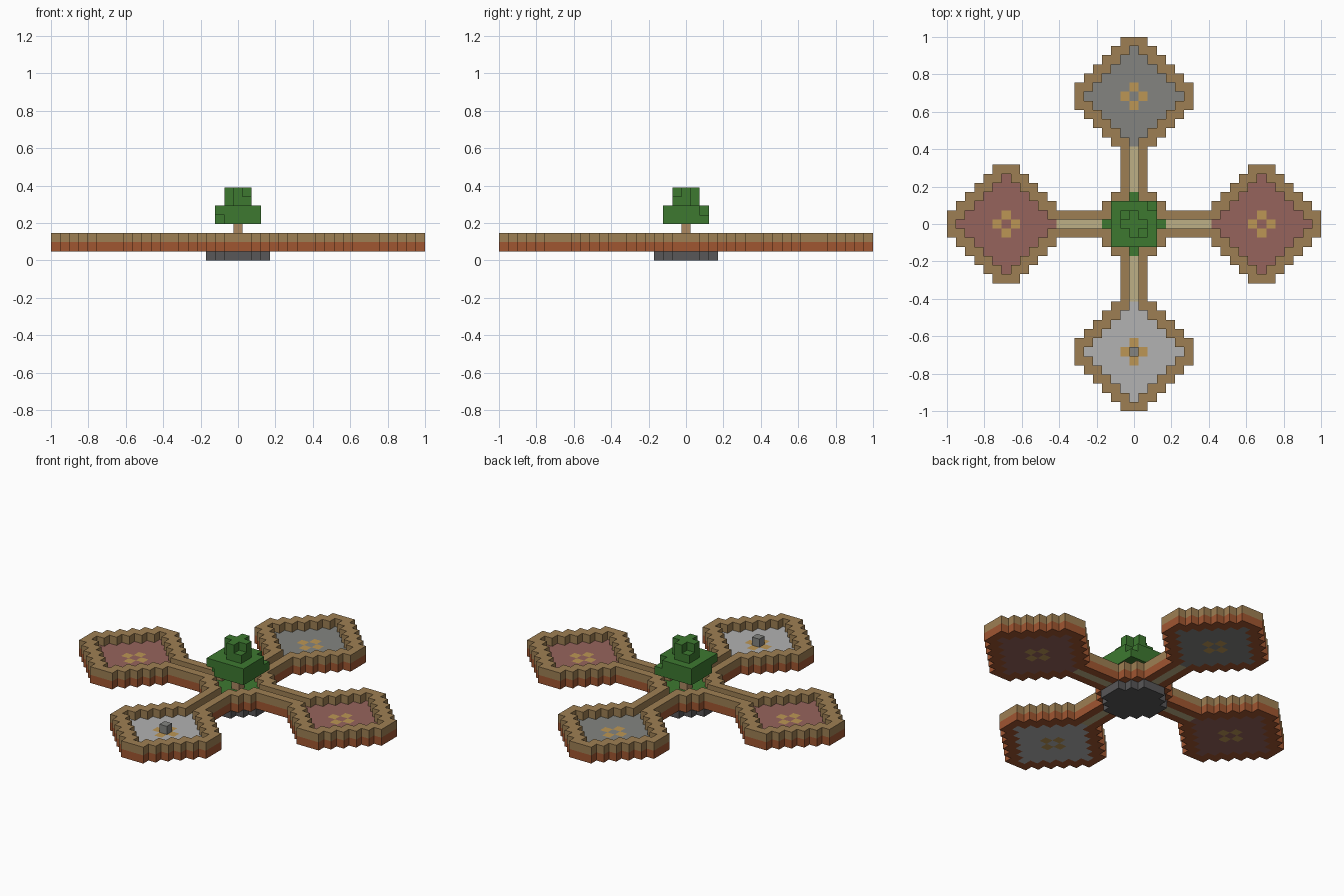
import bpy
import bmesh
from mathutils import Vector

UNIT = 2 / 41      # edge of one block
REACH = 14         # blocks from the middle to each platform centre

cube = bpy.data.objects.get("Cube")
if cube:
    bpy.data.objects.remove(cube)


def srgb(r, g, b):
    """Turn 0-255 display values into linear ones."""
    def lin(c):
        c /= 255
        return c / 12.92 if c <= 0.04045 else ((c + 0.055) / 1.055) ** 2.4
    return (lin(r), lin(g), lin(b), 1)


def material(name, *rgb):
    mat = bpy.data.materials.new(name)
    mat.use_nodes = True
    mat.diffuse_color = srgb(*rgb)
    mat.node_tree.nodes["Principled BSDF"].inputs["Base Color"].default_value = srgb(*rgb)
    return mat


PLANK = material("brown planks", 158, 127, 83)
BRICK = material("orange clay", 160, 86, 49)
STONE = material("dark stone", 88, 87, 88)
SAND = material("pale sand", 190, 176, 134)
LEAF = material("leaf green", 61, 121, 48)
ROSE = material("rose clay", 150, 100, 92)
GREY = material("mid grey", 131, 132, 128)
PALE = material("pale grey", 178, 178, 178)
GOLD = material("gold", 188, 150, 85)
TRUNK = material("trunk wood", 172, 136, 97)

# The six directions, each with two tangents that give an outward winding
AXES = [Vector(v) for v in ((1, 0, 0), (0, 1, 0), (0, 0, 1))]
SIDES = [(AXES[i] * s, AXES[(i + 1) % 3] * s, AXES[(i + 2) % 3])
         for i in range(3) for s in (1, -1)]


def blocks(name, cells, mat):
    """Make one object from grid cells (x, y, layer), leaving out inner faces."""
    cells = set(cells)
    bm = bmesh.new()
    for cell in cells:
        mid = Vector(cell) + Vector((0, 0, 0.5))
        for n, u, v in SIDES:
            if tuple(int(c) for c in Vector(cell) + n) in cells:
                continue
            ring = [mid + (n + a * u + b * v) / 2
                    for a, b in ((-1, -1), (1, -1), (1, 1), (-1, 1))]
            bm.faces.new([bm.verts.new(p * UNIT) for p in ring])
    bmesh.ops.remove_doubles(bm, verts=bm.verts, dist=UNIT / 100)
    mesh = bpy.data.meshes.new(name)
    bm.to_mesh(mesh)
    bm.free()
    mesh.materials.append(mat)
    obj = bpy.data.objects.new(name, mesh)
    bpy.context.collection.objects.link(obj)


def diamond(total, limit, cx=0, cy=0):
    """Stepped diamond of cells with blunt tips."""
    span = range(-limit, limit + 1)
    return {(cx + x, cy + y) for x in span for y in span if abs(x) + abs(y) <= total}


def layer(cells, *levels):
    return {(x, y, z) for x, y in cells for z in levels}


# Central garden and its stone footing
garden = diamond(3, 3)
walls = diamond(5, 4)
blocks("stone_footing", layer(diamond(4, 3), 0), STONE)
blocks("garden_floor", layer(garden, 1), LEAF)

# Four bridges and platforms
paths, floors = set(), set(garden)
platforms = {"front": (0, -1, PALE), "back": (0, 1, GREY),
             "left": (1, 0, ROSE), "right": (-1, 0, ROSE)}
for side, (dx, dy, mat) in platforms.items():
    cx, cy = dx * REACH, dy * REACH
    floor = diamond(5, 5, cx, cy)
    flower = diamond(1, 1, cx, cy) - {(cx, cy)}
    blocks(side + "_floor", layer(floor - flower, 1), mat)
    blocks(side + "_floor_flower", layer(flower, 1), GOLD)
    path = {(dx * k, dy * k) for k in range(4, 9)}
    blocks(side + "_path", layer(path, 1), SAND)
    floors |= floor | path
    walls |= diamond(7, 6, cx, cy)
    walls |= {(x + s * dy, y + s * dx) for x, y in path for s in (-1, 1)}

# Parapet: clay course below, plank course above
walls -= floors
blocks("wall_base", layer(walls, 1), BRICK)
blocks("wall_top", layer(walls, 2), PLANK)

# Small pedestal on the front platform
blocks("pedestal", [(0, -REACH, 2)], GREY)

# Tree
blocks("tree_trunk", layer({(0, 0)}, 2, 3), TRUNK)
crown = layer(diamond(4, 2), 4, 5) | layer(diamond(2, 1), 6) | layer(diamond(1, 1), 7)
crown -= {(-2, -2, 4), (2, 2, 5), (-1, -1, 6), (1, 1, 6)}
blocks("tree_crown", crown, LEAF)
